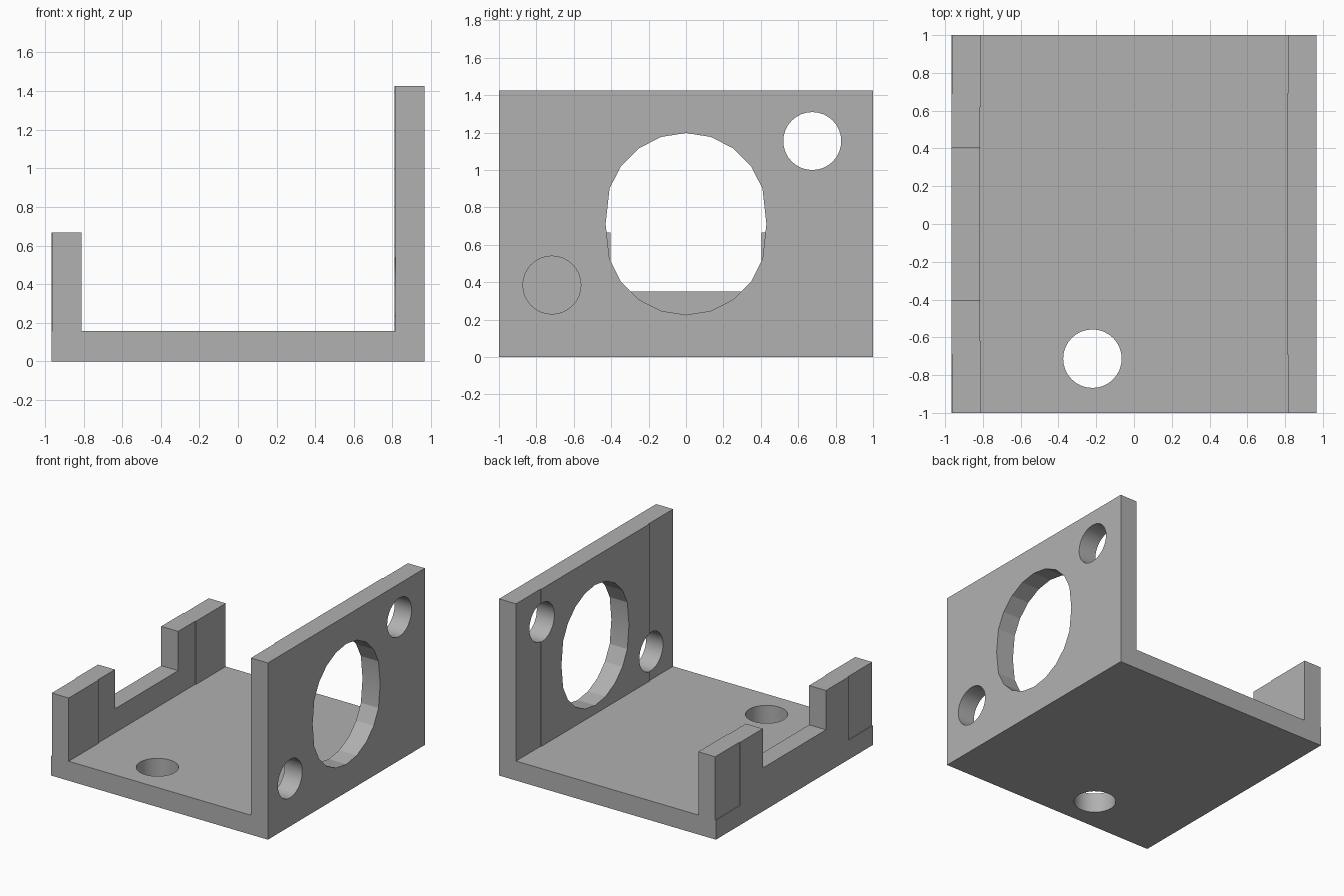
import bpy, bmesh
from math import sin, cos, pi, radians
from mathutils import Vector

cube = bpy.data.objects.get("Cube")
if cube:
    bpy.data.objects.remove(cube, do_unlink=True)

grey = bpy.data.materials.new("light_grey")
grey.use_nodes = True
colour = (0.44, 0.44, 0.44, 1)
grey.diffuse_color = colour
grey.node_tree.nodes["Principled BSDF"].inputs["Base Color"].default_value = colour

W, D = 0.967, 1.0            # half width and half depth
FLOOR, TALL, SHORT = 0.157, 1.425, 0.667
INNER, STEP = 0.81, 0.006    # inner wall face, shallow relief depth


def prism(name, axis, points, start, end):
    """Extrude a flat outline along one axis; points hold the other two."""
    bm = bmesh.new()

    def place(p, t):
        c = list(p)
        c.insert("xyz".index(axis), t)
        return bm.verts.new(c)

    face = bm.faces.new([place(p, start) for p in points])
    out = bmesh.ops.extrude_face_region(bm, geom=[face])
    shift = Vector([end - start if a == axis else 0 for a in "xyz"])
    moved = [v for v in out["geom"] if isinstance(v, bmesh.types.BMVert)]
    bmesh.ops.translate(bm, verts=moved, vec=shift)
    bmesh.ops.recalc_face_normals(bm, faces=bm.faces)
    mesh = bpy.data.meshes.new(name)
    bm.to_mesh(mesh)
    bm.free()
    mesh.materials.append(grey)
    obj = bpy.data.objects.new(name, mesh)
    bpy.context.collection.objects.link(obj)
    return obj


def box(name, x0, x1, y0, y1, z0, z1):
    return prism(name, "z", [(x0, y0), (x1, y0), (x1, y1), (x0, y1)], z0, z1)


def circle(a, b, r, n=32):
    return [(a + r * cos(2 * pi * i / n), b + r * sin(2 * pi * i / n)) for i in range(n)]


# U-shaped bracket: floor, short wall and tall wall
bracket = prism("bracket", "y", [
    (-W, 0), (W, 0), (W, TALL), (INNER, TALL),
    (INNER, FLOOR), (-INNER, FLOOR), (-INNER, SHORT), (-W, SHORT)], -D, D)

# Large elongated opening: two half circles joined by a middle corner
r, mid, gap = 0.43, 0.712, 0.056
steps = [radians(18 * i) for i in range(-4, 5)]
opening = [(r * sin(a), mid + gap + r * cos(a)) for a in steps] + [(r, mid)]
opening += [(-r * sin(a), mid - gap - r * cos(a)) for a in steps] + [(-r, mid)]

cutters = [
    prism("opening_cutter", "x", opening, 0.5, 1.2),
    prism("upper_hole_cutter", "x", circle(0.675, 1.155, 0.155), 0.5, 1.2),
    prism("lower_hole_cutter", "x", circle(-0.717, 0.385, 0.155), 0.5, 1.2),
    prism("floor_hole_cutter", "z", circle(-0.22, -0.713, 0.155), -0.2, 0.4),
    box("notch_cutter", -1.2, -0.6, -0.403, 0.403, 0.35, 1),
    # Shallow relief on the inner face of the short wall
    box("inner_relief_cutter", -INNER - STEP, -0.7, -0.62, 0.62, FLOOR, 1),
]
# Shallow relief at both ends of the walls
for y0, y1 in ((-1.2, -0.69), (0.69, 1.2)):
    cutters.append(box("post_relief_cutter", -1.2, -W + STEP, y0, y1, FLOOR, 1))
    cutters.append(box("wall_relief_cutter", 0.7, INNER + STEP, y0, y1, FLOOR, 2))

bpy.ops.object.select_all(action="DESELECT")
bpy.context.view_layer.objects.active = bracket
bracket.select_set(True)
for cutter in cutters:
    cutter.hide_render = True
    mod = bracket.modifiers.new(cutter.name, "BOOLEAN")
    mod.operation = "DIFFERENCE"
    mod.solver = "EXACT"
    mod.object = cutter
    bpy.ops.object.modifier_apply(modifier=mod.name)
    bpy.data.objects.remove(cutter, do_unlink=True)

# Round holes smooth, everything else flat
bpy.ops.object.shade_smooth_by_angle(angle=radians(15))
